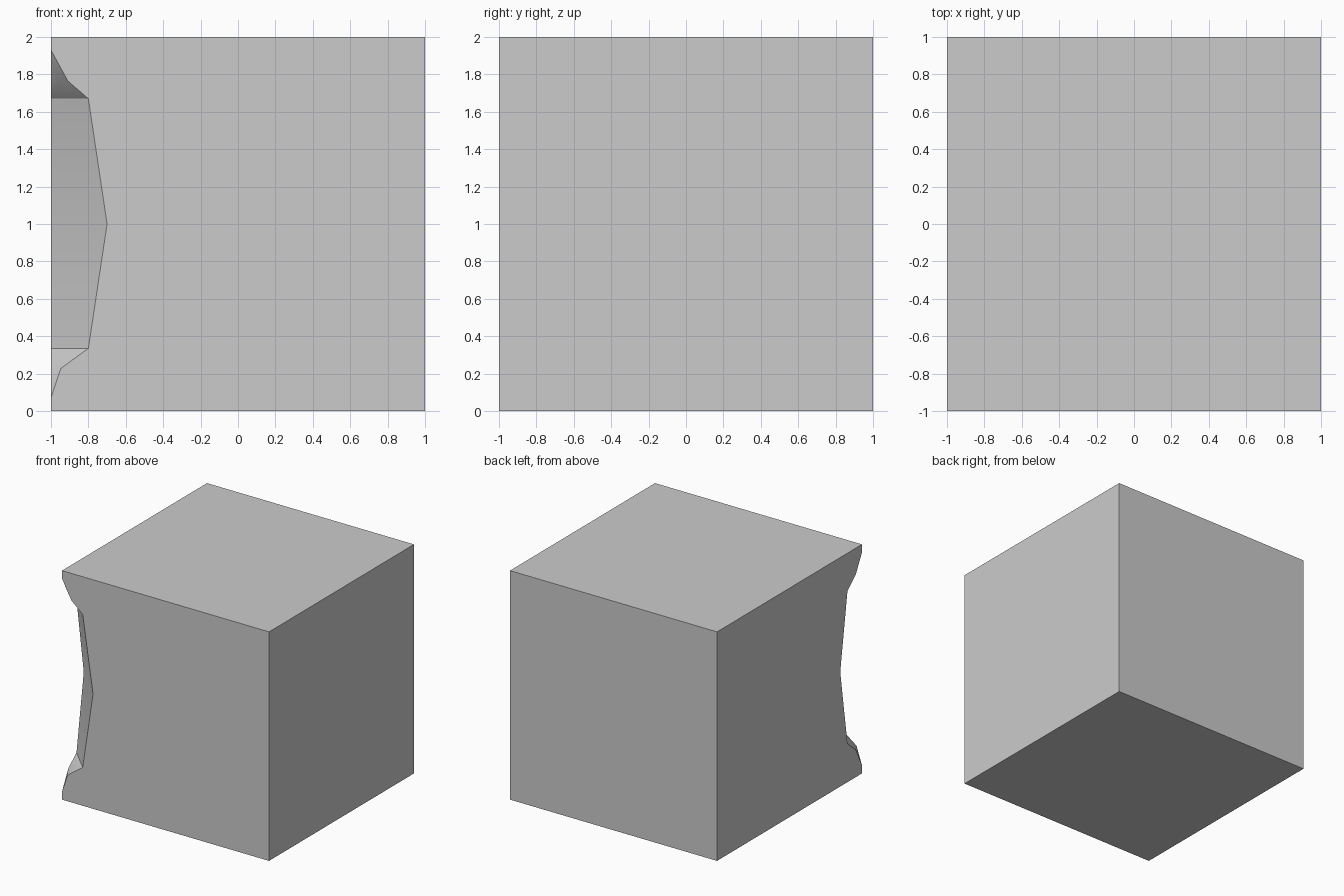
import bpy, bmesh, math

if "Cube" in bpy.data.objects:
    bpy.data.objects.remove(bpy.data.objects["Cube"])

# Rim of the chipped vertical edge: (distance from the corner, height)
front_rim = [(0.09, 1.765), (0.2, 1.67), (0.3, 1.0), (0.2, 0.335), (0.053, 0.228)]
side_rim = [(0.085, 1.77), (0.2, 1.67), (0.3, 1.0), (0.2, 0.335), (0.085, 0.238)]

bm = bmesh.new()


def vert(x, y, z):
    return bm.verts.new((x, y, z))


# Outer corners, bottom and top rings
low = [vert(x, y, 0) for x, y in ((-1, -1), (1, -1), (1, 1), (-1, 1))]
high = [vert(x, y, 2) for x, y in ((-1, -1), (1, -1), (1, 1), (-1, 1))]

# Chip points on the front face, on the left face and at its ends
f = [vert(-1 + d, -1, z) for d, z in front_rim]
s = [vert(-1, -1 + d, z) for d, z in side_rim]
tip_top = vert(-1, -1, 1.93)
tip_low = vert(-1, -1, 0.07)
ridge = vert(-0.96, -0.93, 1.745)

# Plain faces
bm.faces.new(low[::-1])
bm.faces.new(high)
for i in (1, 2):
    bm.faces.new((low[i], low[i + 1], high[i + 1], high[i]))

# Notched front and left faces
bm.faces.new([low[0], low[1], high[1], high[0], tip_top] + f + [tip_low])
bm.faces.new([low[0], low[3], high[3], high[0], tip_top] + s + [tip_low])

# Inside of the chip
bm.faces.new((tip_top, f[0], ridge))
bm.faces.new((tip_top, ridge, s[0]))
bm.faces.new((f[0], f[1], s[1], s[0], ridge))
for i in (1, 2, 3):
    bm.faces.new((f[i], f[i + 1], s[i + 1], s[i]))
bm.faces.new((f[4], tip_low, s[4]))

bmesh.ops.recalc_face_normals(bm, faces=bm.faces)
# Split the notched faces cleanly
bmesh.ops.triangulate(bm, faces=[p for p in bm.faces if len(p.verts) > 4])

mesh = bpy.data.meshes.new("chipped_block")
bm.to_mesh(mesh)
bm.free()
block = bpy.data.objects.new("chipped_block", mesh)
bpy.context.collection.objects.link(block)

bpy.context.view_layer.objects.active = block
block.select_set(True)
bpy.ops.object.shade_smooth_by_angle(angle=math.radians(30))
